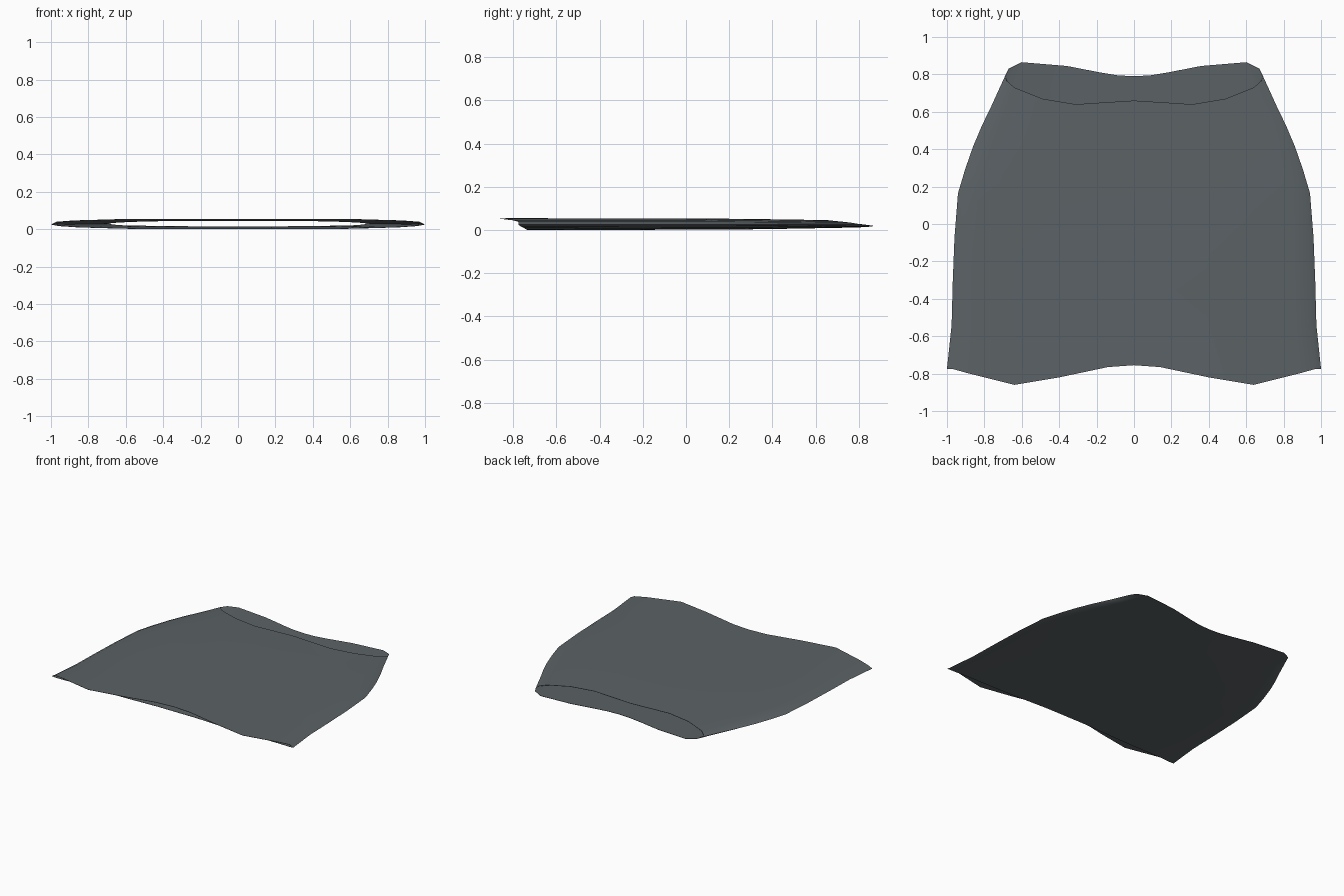
import bpy, math

if "Cube" in bpy.data.objects:
    bpy.data.objects.remove(bpy.data.objects["Cube"])

# Slate fabric
fabric = bpy.data.materials.new("slate_fabric")
fabric.diffuse_color = (0.105, 0.122, 0.131, 1)
fabric.use_nodes = True
fabric.node_tree.nodes["Principled BSDF"].inputs["Base Color"].default_value = fabric.diffuse_color

# Right half of the hem and waist openings, from top centre round to bottom centre
hem = [(0, -.755, .055), (.14, -.765, .055), (.4, -.82, .055), (.64, -.86, .054),
       (.88, -.80, .047), (.97, -.775, .040), (1.0, -.775, .025), (.96, -.765, .017),
       (.86, -.75, .010), (.62, -.74, .003), (.40, -.73, 0), (.16, -.72, 0), (0, -.72, 0)]
waist = [(0, .66, .046), (.16, .65, .046), (.31, .64, .046), (.49, .67, .044),
         (.64, .73, .038), (.68, .765, .034), (.69, .79, .029), (.67, .83, .023),
         (.60, .865, .018), (.36, .845, .015), (.18, .81, .013), (.09, .795, .012), (0, .79, .012)]
# (position along the length, taper from hem shape to waist shape)
rows = [(0, 0), (.15, .08), (.30, .10), (.45, .13), (.60, .19),
        (.68, .31), (.76, .45), (.83, .60), (.90, .77), (1, 1)]


def ring(t, w):
    half = [(a[0] + (b[0] - a[0]) * w, a[1] + (b[1] - a[1]) * t, a[2] + (b[2] - a[2]) * w)
            for a, b in zip(hem, waist)]
    # mirror the half ring to the left side
    return half + [(-x, y, z) for x, y, z in half[-2:0:-1]]


# Flat-lying tapered skirt, open at both ends
rings = [ring(t, w) for t, w in rows]
n = len(rings[0])
verts = [v for r in rings for v in r]
faces = [(i * n + j, i * n + (j + 1) % n, (i + 1) * n + (j + 1) % n, (i + 1) * n + j)
         for i in range(len(rings) - 1) for j in range(n)]
mesh = bpy.data.meshes.new("skirt")
mesh.from_pydata(verts, [], faces)
mesh.materials.append(fabric)
skirt = bpy.data.objects.new("skirt", mesh)
bpy.context.collection.objects.link(skirt)

# Thin cloth thickness, grown inward
bpy.context.view_layer.objects.active = skirt
skirt.select_set(True)
solid = skirt.modifiers.new("cloth_thickness", 'SOLIDIFY')
solid.thickness = 0.002
solid.offset = -1
bpy.ops.object.modifier_apply(modifier=solid.name)
bpy.ops.object.shade_smooth_by_angle(angle=math.radians(50))
